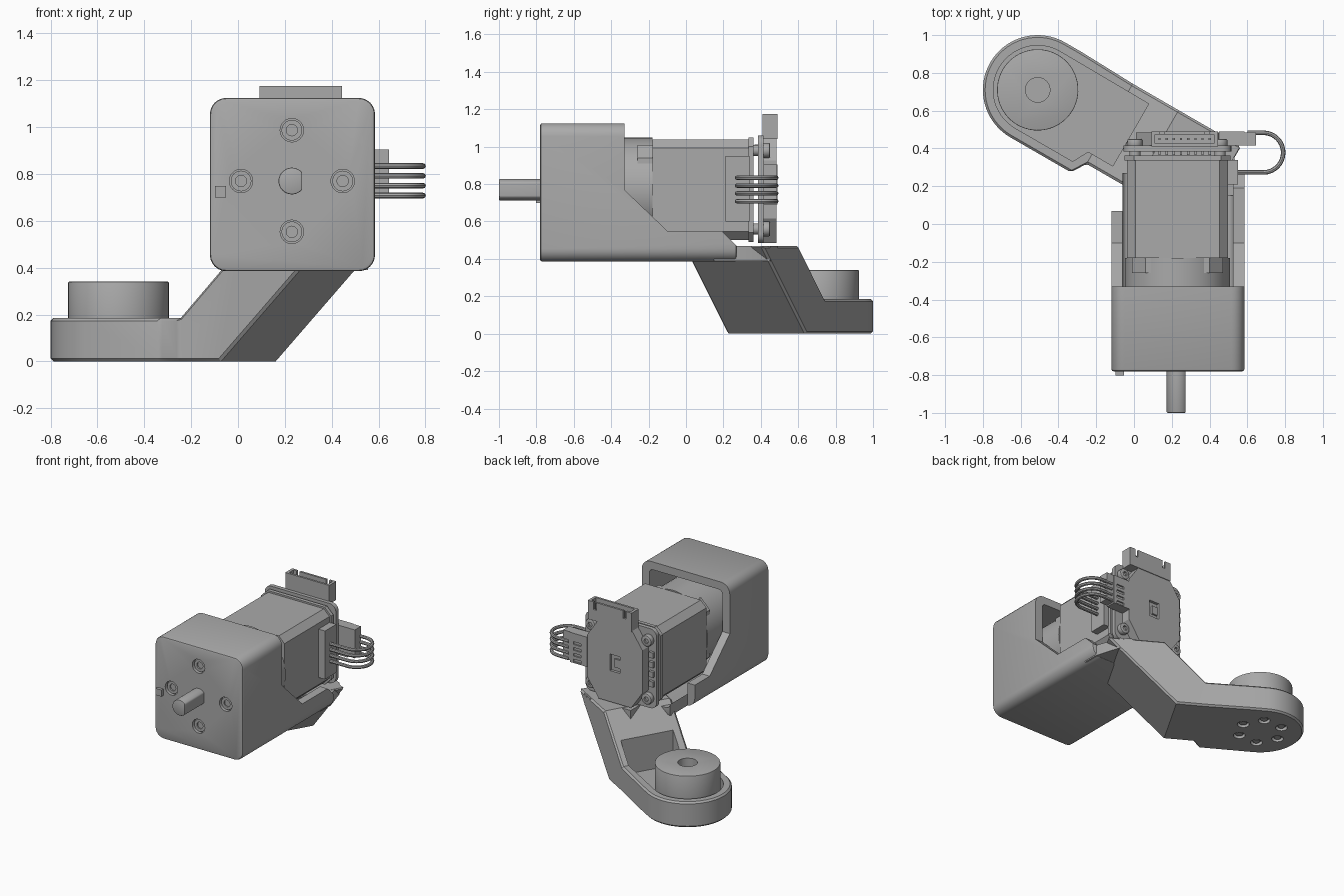
import bpy, bmesh, math
from mathutils import Matrix

cube = bpy.data.objects.get("Cube")
if cube:
    bpy.data.objects.remove(cube)

GREY = (0.4, 0.4, 0.4, 1)
grey = bpy.data.materials.new("plain_grey")
grey.use_nodes = True
grey.diffuse_color = GREY
grey.node_tree.nodes["Principled BSDF"].inputs["Base Color"].default_value = GREY

CX, CZ = 0.23, 0.77  # motor axis


def select(ob):
    bpy.ops.object.select_all(action="DESELECT")
    ob.select_set(True)
    bpy.context.view_layer.objects.active = ob


def modify(ob, kind, **settings):
    select(ob)
    mod = ob.modifiers.new(kind, kind)
    for key, value in settings.items():
        setattr(mod, key, value)
    bpy.ops.object.modifier_apply(modifier=mod.name)


def prism(name, pts, axis, a, b, bevel=0):
    """Extrude a 2D profile along an axis from a to b."""
    place = {"x": lambda u, v, w: (w, u, v),
             "y": lambda u, v, w: (u, w, v),
             "z": lambda u, v, w: (u, v, w)}[axis]
    bm = bmesh.new()
    ends = [[bm.verts.new(place(u, v, w)) for u, v in pts] for w in (a, b)]
    for ring in ends:
        bm.faces.new(ring)
    n = len(pts)
    for i in range(n):
        j = (i + 1) % n
        bm.faces.new((ends[0][i], ends[0][j], ends[1][j], ends[1][i]))
    bmesh.ops.recalc_face_normals(bm, faces=bm.faces)
    me = bpy.data.meshes.new(name)
    bm.to_mesh(me)
    bm.free()
    me.materials.append(grey)
    ob = bpy.data.objects.new(name, me)
    bpy.context.collection.objects.link(ob)
    if bevel:
        modify(ob, "BEVEL", width=bevel, segments=2, limit_method="ANGLE",
               angle_limit=math.radians(40))
    return ob


def combine(ob, tool, operation="DIFFERENCE"):
    modify(ob, "BOOLEAN", object=tool, operation=operation, solver="EXACT")
    bpy.data.objects.remove(tool)


def arc(cx, cy, r, start=0, end=360, steps=48):
    count = steps if end - start == 360 else steps + 1
    angles = [math.radians(start + (end - start) * i / steps) for i in range(count)]
    return [(cx + r * math.cos(t), cy + r * math.sin(t)) for t in angles]


def rect(u0, u1, v0, v1, r=0):
    if not r:
        return [(u0, v0), (u1, v0), (u1, v1), (u0, v1)]
    corners = ((u1 - r, v1 - r, 0), (u0 + r, v1 - r, 90),
               (u0 + r, v0 + r, 180), (u1 - r, v0 + r, 270))
    return [p for u, v, t in corners for p in arc(u, v, r, t, t + 90, 6)]


def cut_rect(half, c):
    """Square around the motor axis with chamfered corners."""
    h = half
    return [(CX + u, CZ + v) for u, v in
            ((h, h - c), (h - c, h), (c - h, h), (-h, h - c),
             (-h, c - h), (c - h, -h), (h - c, -h), (h, c - h))]


def box(name, x0, x1, y0, y1, z0, z1, bevel=0):
    return prism(name, rect(x0, x1, y0, y1), "z", z0, z1, bevel)


# Housing: rounded box, stepped side, hollow from the back
housing = prism("housing", rect(-0.12, 0.585, 0.385, 1.125, 0.07), "y", -0.78, 0.27, 0.012)
step = [(-0.33, 1.3), (-0.33, 0.77), (-0.10, 0.55), (0.19, 0.55), (0.27, 0.47),
        (0.4, 0.47), (0.4, 1.3)]
combine(housing, prism("cutter", step, "x", -0.3, 0.8))
combine(housing, prism("cutter", rect(-0.06, 0.525, 0.44, 1.068, 0.03), "y", -0.70, 0.5))
combine(housing, box("cutter", -0.3, -0.06, 0.07, 0.5, 0.2, 0.8))

# Screw recesses on the housing front
spots = [(CX + 0.217, CZ), (CX - 0.217, CZ), (CX, CZ + 0.217), (CX, CZ - 0.217)]
for u, v in spots:
    combine(housing, prism("cutter", arc(u, v, 0.05, steps=32), "y", -0.9, -0.755))
    head = prism("housing_screw", arc(u, v, 0.044, steps=32), "y", -0.765, -0.74)
    combine(head, prism("cutter", arc(u, v, 0.024, steps=24), "y", -0.9, -0.75))
box("index_pin", -0.098, -0.052, -0.802, -0.76, 0.70, 0.748)

# Output shaft with a flat on one side
prism("shaft", arc(CX, CZ, 0.057, 40, 320, 36), "y", -1.0, -0.6, 0.005)

# Gearbox and motor
prism("gearbox", arc(CX, CZ, 0.278, steps=64), "y", -0.72, -0.18)
prism("motor_body", cut_rect(0.268, 0.045), "y", -0.18, 0.345)
prism("motor_front_flange", cut_rect(0.24, 0.07), "y", -0.26, -0.17)

# Arm, built along its own length then turned into place
outline = arc(0, 0, 0.29, 90, 270, 36) + [
    (0.37, -0.29), (0.42, -0.21), (1.15, -0.21), (1.15, 0.28), (0.42, 0.28), (0.1, 0.29)]
side = [(-0.4, 0), (0.62, 0), (1.09, 0.47), (0.70, 0.47), (0.42, 0.185), (-0.4, 0.185)]
arm = prism("arm", outline, "z", -0.1, 0.6)
combine(arm, prism("cutter", side, "y", -0.5, 0.5), "INTERSECT")
modify(arm, "BEVEL", width=0.012, segments=1, limit_method="ANGLE",
       angle_limit=math.radians(50))
tray = arc(0, 0, 0.235, 90, 270, 36) + [
    (0.35, -0.235), (0.395, -0.15), (0.546, -0.15), (0.546, 0.23)]
combine(arm, prism("cutter", tray, "z", 0.06, 0.8))
boss = prism("pivot_boss", arc(0, 0, 0.215, steps=64), "z", 0.04, 0.34, 0.004)
combine(boss, prism("cutter", arc(0, 0, 0.065, steps=32), "z", 0.1, 0.5))
for i in range(6):
    t = math.radians(60 * i + 30)
    u, v = 0.15 * math.cos(t), 0.15 * math.sin(t)
    combine(arm, prism("cutter", arc(u, v, 0.04, steps=24), "z", -0.1, 0.025))
    screw = prism("pivot_screw", arc(u, v, 0.024, steps=20), "z", 0.008, 0.03)
    screw.matrix_world = Matrix.Translation((-0.51, 0.71, 0)) @ Matrix.Rotation(math.radians(-30), 4, "Z")
for ob in (arm, boss):
    ob.location = (-0.51, 0.71, 0)
    ob.rotation_euler.z = math.radians(-30)

# Shelf joining the arm to the housing floor
prism("arm_shelf", [(0.1, 0.15), (0.555, 0.15), (0.555, 0.27), (0.5, 0.45), (0.43, 0.49),
                    (0.1, 0.49)], "z", 0.39, 0.468)

# Motor end plate, circuit board and rear cover board
prism("end_plate", cut_rect(0.28, 0.05), "y", 0.335, 0.362)
board = prism("circuit_board", rect(CX - 0.285, CX + 0.285, 0.485, 1.06, 0.05), "y", 0.385, 0.415)
w, h, k = 0.22, 0.285, 0.13
cover = [(CX + a * x, CZ + b * z) for a, b, pts in (
    (1, 1, ((w, h - k), (k, h))), (-1, 1, ((k, h), (w, h - k))),
    (-1, -1, ((w, h - k), (k, h))), (1, -1, ((k, h), (w, h - k)))) for x, z in pts]
rear = prism("rear_cover", cover, "y", 0.415, 0.485)
combine(rear, box("cutter", CX - 0.04, CX + 0.04, 0.465, 0.6, 0.71, 0.83))
box("sensor_chip", CX - 0.035, CX + 0.01, 0.46, 0.478, 0.74, 0.80)
for a in (-1, 1):
    for b in (-1, 1):
        u, v = CX + a * 0.225, CZ + b * 0.21
        prism("board_spacer", arc(u, v, 0.03, steps=24), "y", 0.355, 0.39)
        head = prism("board_screw", arc(u, v, 0.04, steps=24), "y", 0.41, 0.45, 0.008)
        combine(head, prism("cutter", arc(u, v, 0.018, steps=6), "y", 0.435, 0.6))

# Small components beside the cover
for i in range(4):
    z = 0.65 + 0.07 * i
    box("board_chip", -0.04, -0.005, 0.41, 0.435, z, z + 0.04)

# Top header socket with pins
header = box("header_socket", 0.092, 0.444, 0.41, 0.49, 1.04, 1.175)
combine(header, box("cutter", 0.112, 0.424, 0.425, 0.475, 1.08, 1.3))
for x in (0.15, 0.386):
    combine(header, box("cutter", x - 0.012, x + 0.012, 0.45, 0.6, 1.12, 1.3))
for i in range(8):
    x = 0.135 + 0.038 * i
    box("header_pin", x - 0.006, x + 0.006, 0.444, 0.456, 1.07, 1.15)
    box("header_leg", x - 0.006, x + 0.006, 0.365, 0.41, 1.0, 1.012)

# Side sockets and the four looping wires
box("motor_socket", 0.48, 0.55, 0.21, 0.34, 0.60, 0.95)
plug = box("board_plug", 0.45, 0.585, 0.415, 0.49, 0.69, 0.905)
box("plug_latch", 0.58, 0.645, 0.415, 0.485, 0.70, 0.905)
for i in range(4):
    z = 0.708 + 0.042 * i
    combine(plug, box("cutter", 0.5, 0.56, 0.48, 0.6, z - 0.01, z + 0.01))
    path = [(0.6, 0.483)] + arc(0.685, 0.378, 0.105, 90, -90, 16) + [(0.53, 0.273)]
    curve = bpy.data.curves.new("wire", "CURVE")
    curve.dimensions = "3D"
    curve.bevel_depth = 0.012
    curve.bevel_resolution = 2
    curve.use_fill_caps = True
    spline = curve.splines.new("POLY")
    spline.points.add(len(path) - 1)
    for point, (x, y) in zip(spline.points, path):
        point.co = (x, y, z, 1)
    curve.materials.append(grey)
    wire = bpy.data.objects.new("wire", curve)
    bpy.context.collection.objects.link(wire)
    select(wire)
    bpy.ops.object.convert(target="MESH")

# Smooth round surfaces, keep hard edges
for ob in list(bpy.context.collection.objects):
    if ob.type == "MESH" and grey.name in ob.data.materials:
        select(ob)
        bpy.ops.object.shade_smooth_by_angle(angle=math.radians(30))
